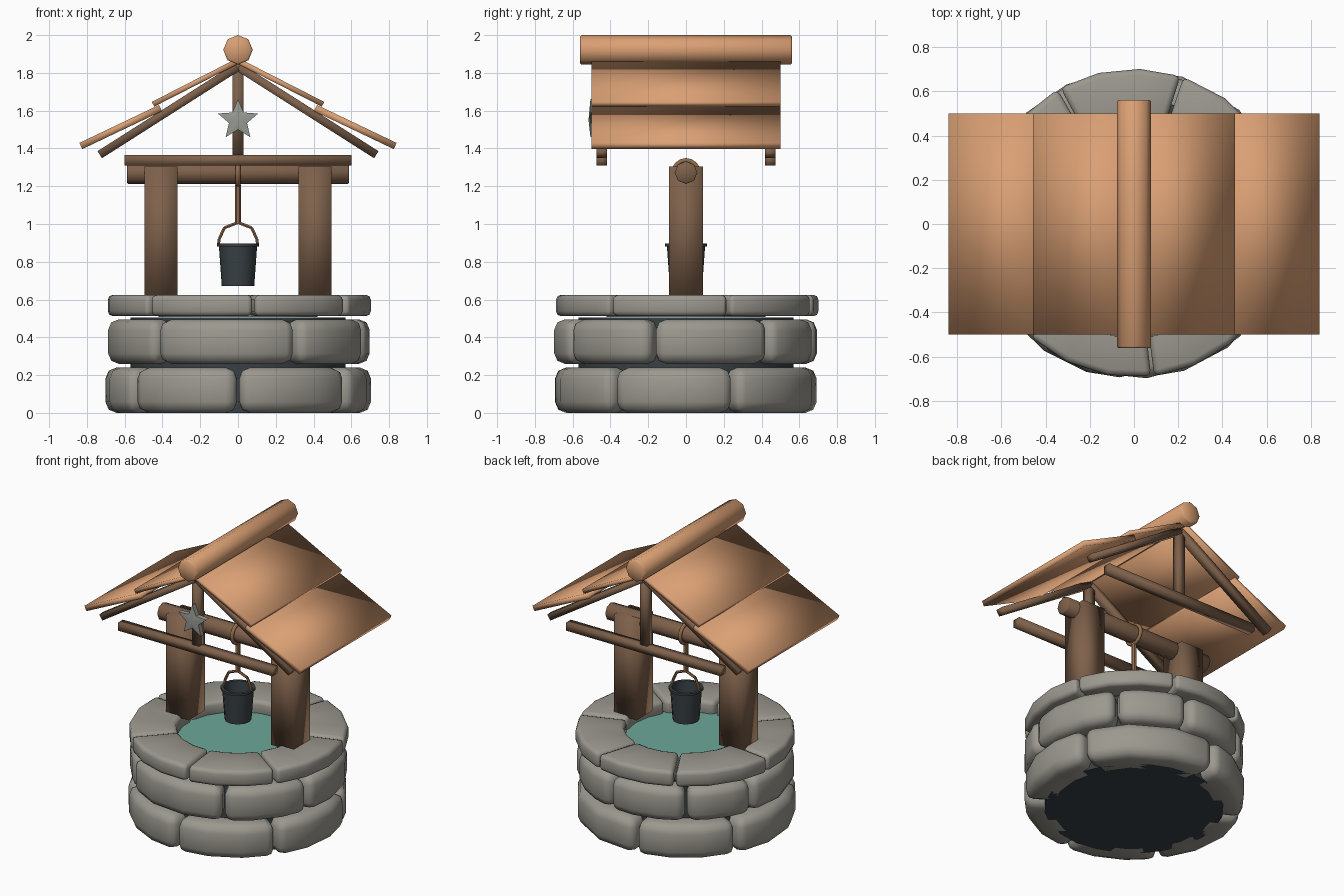
import bpy, bmesh, math, random
from mathutils import Vector, Matrix

if "Cube" in bpy.data.objects:
    bpy.data.objects.remove(bpy.data.objects["Cube"])

random.seed(4)


def material(name, rgb):
    m = bpy.data.materials.new(name)
    m.diffuse_color = (*rgb, 1)
    m.use_nodes = True
    m.node_tree.nodes["Principled BSDF"].inputs["Base Color"].default_value = m.diffuse_color
    return m


STONE = material("grey stone", (0.33, 0.315, 0.275))
ROOF = material("orange wood", (0.70, 0.35, 0.175))
WOOD = material("brown wood", (0.21, 0.12, 0.07))
ROPE = material("rope brown", (0.29, 0.15, 0.075))
IRON = material("dark iron", (0.04, 0.052, 0.058))
WATER = material("teal water", (0.15, 0.39, 0.32))
STAR = material("pale grey", (0.32, 0.33, 0.30))


def finish(name, bm, mat, sharp=None):
    """Turn a bmesh into a smooth object, optionally with sharp edges kept."""
    bmesh.ops.remove_doubles(bm, verts=bm.verts, dist=1e-5)
    bmesh.ops.recalc_face_normals(bm, faces=bm.faces)
    for f in bm.faces:
        f.smooth = True
    me = bpy.data.meshes.new(name)
    bm.to_mesh(me)
    bm.free()
    me.materials.append(mat)
    if sharp:
        me.set_sharp_from_angle(angle=math.radians(sharp))
    ob = bpy.data.objects.new(name, me)
    bpy.context.collection.objects.link(ob)
    return ob


def skin_rings(bm, rings, closed=False):
    """Join equal rings of points with quads."""
    rows = [[bm.verts.new(p) for p in r] for r in rings]
    n = len(rows[0])
    for a, b in zip(rows, rows[1:]):
        for i in range(n):
            j = (i + 1) % n
            bm.faces.new((a[i], a[j], b[j], b[i]))
    if closed:
        bm.faces.new(rows[0])
        bm.faces.new(rows[-1])


def lathe(name, profile, n, mat, matrix=Matrix(), sharp=50):
    """Revolve (radius, height) points around z, then place by matrix."""
    bm = bmesh.new()
    rings = [[matrix @ Vector((r * math.cos(2 * math.pi * i / n),
                               r * math.sin(2 * math.pi * i / n), h))
              for i in range(n)] for r, h in profile]
    skin_rings(bm, rings)
    bmesh.ops.remove_doubles(bm, verts=bm.verts, dist=1e-5)
    bmesh.ops.dissolve_degenerate(bm, edges=bm.edges, dist=1e-6)
    return finish(name, bm, mat, sharp)


def log(name, p0, p1, r, n, mat, tip=0.0):
    """Round bar between two points with slightly narrowed ends."""
    p0, p1 = Vector(p0), Vector(p1)
    d = p1 - p0
    L = d.length
    m = Matrix.Translation(p0) @ d.to_track_quat('Z', 'Y').to_matrix().to_4x4()
    prof = [(0, 0), (r - tip, 0), (r, tip), (r, L - tip), (r - tip, L), (0, L)]
    return lathe(name, prof, n, mat, m)


def plank(name, p0, p1, thick, y0, y1, mat):
    """Board whose centre line runs p0-p1 in the xz plane, from y0 to y1."""
    a, b = Vector((p0[0], 0, p0[1])), Vector((p1[0], 0, p1[1]))
    d = (b - a).normalized()
    off = Vector((-d.z, 0, d.x)) * thick / 2
    corners = [a - off, b - off, b + off, a + off]
    bm = bmesh.new()
    skin_rings(bm, [[c + Vector((0, y, 0)) for c in corners] for y in (y0, y1)], True)
    return finish(name, bm, mat)


def stone(name, a0, a1, r0, r1, z0, z1, bevel):
    """Curved block between two angles, with rounded corners."""
    bm = bmesh.new()
    rings = []
    for i in range(4):
        a = math.radians(a0 + (a1 - a0) * i / 3)
        c, s = math.cos(a), math.sin(a)
        rings.append([(r * c, r * s, z) for r, z in
                      ((r0, z0), (r1, z0), (r1, z1), (r0, z1))])
    skin_rings(bm, rings, True)
    ob = finish(name, bm, STONE)
    mod = ob.modifiers.new("rounding", 'BEVEL')
    mod.width = bevel
    mod.segments = 2
    mod.limit_method = 'ANGLE'
    mod.angle_limit = math.radians(40)


# Stone courses: joint angles, inner radius, outer radius, bottom, top, rounding
courses = [
    ("lower_stone", (-143, -90, -34, 22, 97, 153), 0.46, 0.708, 0.0, 0.24, 0.058),
    ("middle_stone", (-129, -63, -15, 40, 80, 125, 163), 0.46, 0.697, 0.26, 0.495, 0.055),
    ("rim_stone", (-133, -83, -35, 19, 72, 119, 173), 0.39, 0.70, 0.512, 0.625, 0.026),
]
for name, joints, r0, r1, z0, z1, bevel in courses:
    ends = joints[1:] + (joints[0] + 360,)
    for i, (a, b) in enumerate(zip(joints, ends)):
        stone(f"{name}_{i + 1}", a + 0.6, b - 0.6, r0,
              r1 + random.uniform(-0.008, 0.004), z0, z1, bevel)

# Dark core behind the stones, and the water
lathe("well_core", [(0, 0), (0.57, 0), (0.57, 0.505), (0, 0.505)], 24, IRON)
lathe("water", [(0, 0.507), (0.42, 0.507), (0.42, 0.54), (0, 0.54)], 24, WATER)

# Posts and windlass
for side, s in (("left", -1), ("right", 1)):
    plank(f"{side}_post", (s * 0.408, 0.61), (s * 0.408, 1.305), 0.176, -0.09, 0.09, WOOD)
log("windlass_log", (-0.587, 0, 1.272), (0.587, 0, 1.272), 0.06, 8, WOOD, 0.005)

# Rope: loop round the log and hanging part
bm = bmesh.new()
loop = []
for i in range(17):
    a = 2 * math.pi * i / 16
    loop.append([(0.014 * math.cos(t), (0.066 + 0.013 * math.sin(t)) * math.cos(a),
                  1.272 + (0.066 + 0.013 * math.sin(t)) * math.sin(a))
                 for t in [2 * math.pi * k / 6 for k in range(6)]])
skin_rings(bm, loop)
finish("rope_loop", bm, ROPE)
log("rope", (0, 0, 1.005), (0, 0, 1.21), 0.016, 6, ROPE)

# Bucket with bent handle
lathe("bucket", [(0, 0.672), (0.086, 0.672), (0.101, 0.882), (0.112, 0.882),
                 (0.112, 0.897), (0.092, 0.897), (0.078, 0.69), (0, 0.69)], 12, IRON)
path = [(-0.104, 0.885), (-0.1, 0.92), (-0.072, 0.98), (0, 1.008),
        (0.072, 0.98), (0.1, 0.92), (0.104, 0.885)]
for i, (p, q) in enumerate(zip(path, path[1:])):
    log(f"bucket_handle_{i + 1}", (p[0], 0, p[1]), (q[0], 0, q[1]), 0.009, 6, ROPE)

# Gable frames, front and back
for end, y in (("front", -0.445), ("back", 0.445)):
    y0, y1 = y - 0.028, y + 0.028
    plank(f"{end}_crossbeam", (-0.6, 1.338), (0.6, 1.338), 0.055, y0, y1, WOOD)
    plank(f"{end}_king_post", (0, 1.36), (0, 1.86), 0.056, y0 + 0.002, y1 - 0.002, WOOD)
    for side, s in (("left", -1), ("right", 1)):
        plank(f"{end}_{side}_rafter", (s * 0.732, 1.367), (s * 0.005, 1.83), 0.044,
              y0, y1, WOOD)

# Roof boards, two overlapping rows each side, and the ridge log
for side, s in (("left", -1), ("right", 1)):
    plank(f"{side}_lower_board", (s * 0.832, 1.413), (s * 0.41, 1.614), 0.036, -0.5, 0.5, ROOF)
    plank(f"{side}_upper_board", (s * 0.45, 1.634), (s * 0.005, 1.861), 0.028, -0.499, 0.499, ROOF)
log("ridge_log", (0, -0.562, 1.922), (0, 0.562, 1.922), 0.078, 8, ROOF, 0.009)

# Star on the front gable
bm = bmesh.new()
outline = []
for i in range(10):
    r = 0.05 if i % 2 else 0.112
    a = math.pi / 2 + math.pi * i / 5
    outline.append((r * math.cos(a), 1.55 + r * math.sin(a)))
skin_rings(bm, [[(x, y, z) for x, z in outline] for y in (-0.472, -0.506)]
           + [[(0, -0.516, 1.55)] * 10])
bmesh.ops.remove_doubles(bm, verts=bm.verts, dist=1e-5)
bmesh.ops.dissolve_degenerate(bm, edges=bm.edges, dist=1e-6)
bmesh.ops.holes_fill(bm, edges=[e for e in bm.edges if e.is_boundary], sides=0)
finish("star", bm, STAR, 40)
